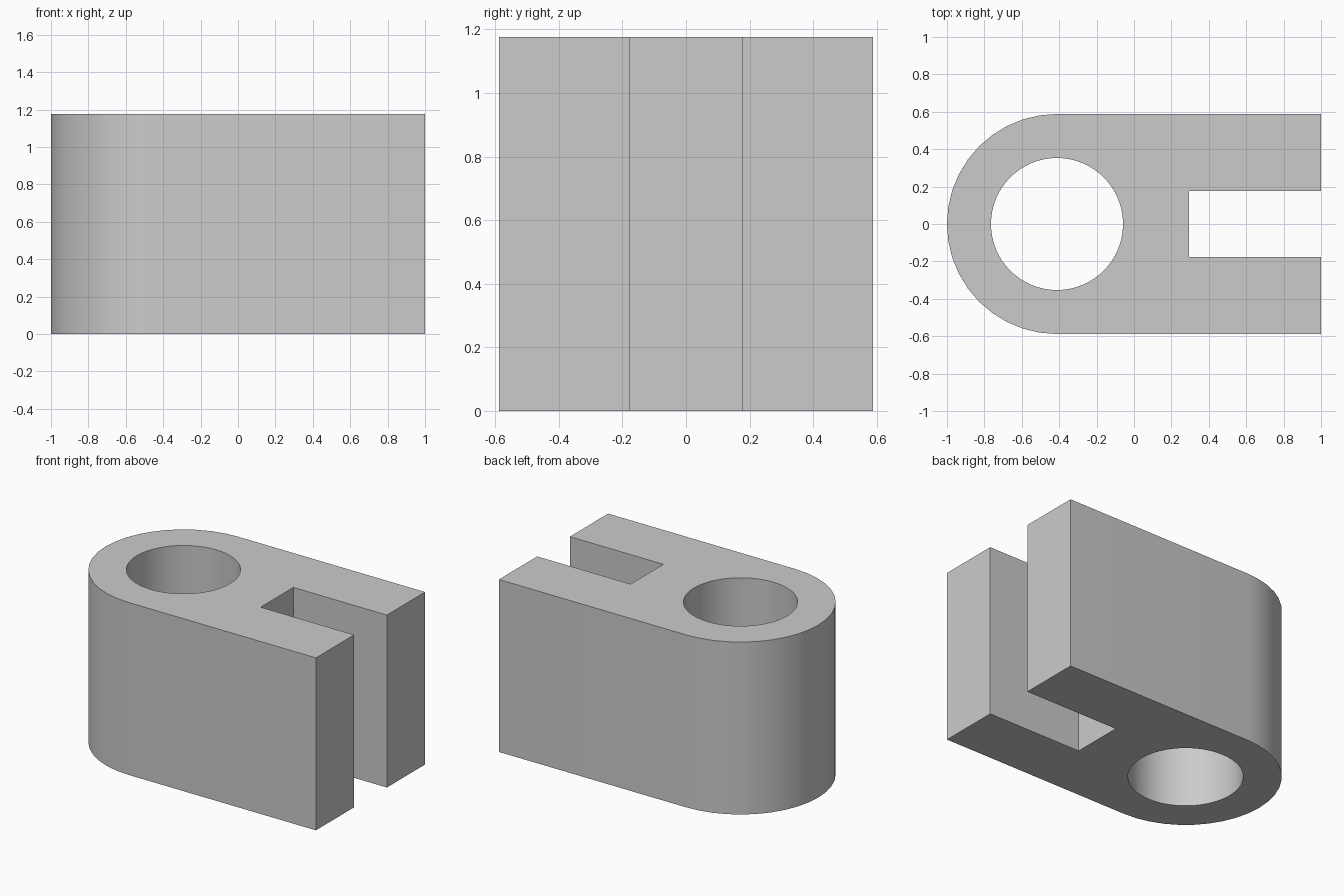
import bpy
import bmesh
from math import cos, sin, pi, radians
from mathutils import Vector

cube = bpy.data.objects.get("Cube")
if cube:
    bpy.data.objects.remove(cube, do_unlink=True)

# Main sizes
UNIT = 2 / 34
RADIUS = 10 * UNIT
HEIGHT = 20 * UNIT
HOLE = 6 * UNIT
SLOT_HALF = 3 * UNIT
SLOT_START = 5 * UNIT
CENTRE = RADIUS - 1

grey = bpy.data.materials.new("plain grey")
grey.use_nodes = True
colour = (0.6, 0.6, 0.6, 1)
grey.diffuse_color = colour
grey.node_tree.nodes["Principled BSDF"].inputs["Base Color"].default_value = colour


def arc(radius, start, end, steps):
    """Points along an arc around the bore axis."""
    angles = [start + (end - start) * i / steps for i in range(steps + 1)]
    return [(CENTRE + radius * cos(a), radius * sin(a)) for a in angles]


def add_loop(bm, points):
    """Closed ring of edges on the ground plane."""
    verts = [bm.verts.new((x, y, 0)) for x, y in points]
    return [bm.edges.new((v, verts[i - 1])) for i, v in enumerate(verts)]


# Outline: rounded end on the left, slotted end on the right
outline = arc(RADIUS, pi / 2, 3 * pi / 2, 20) + [
    (1, -RADIUS), (1, -SLOT_HALF), (SLOT_START, -SLOT_HALF),
    (SLOT_START, SLOT_HALF), (1, SLOT_HALF), (1, RADIUS)]
bore = arc(HOLE, 0, 2 * pi, 64)[:-1]

# Fill the profile around the bore and raise it into a solid
bm = bmesh.new()
edges = add_loop(bm, outline) + add_loop(bm, bore)
bmesh.ops.triangle_fill(bm, use_beauty=True, edges=edges, normal=Vector((0, 0, 1)))
raised = bmesh.ops.extrude_face_region(bm, geom=bm.faces[:], use_keep_orig=True)
top = [g for g in raised["geom"] if isinstance(g, bmesh.types.BMVert)]
bmesh.ops.translate(bm, verts=top, vec=(0, 0, HEIGHT))
bmesh.ops.recalc_face_normals(bm, faces=bm.faces[:])

mesh = bpy.data.meshes.new("slotted_block")
bm.to_mesh(mesh)
bm.free()
mesh.materials.append(grey)
block = bpy.data.objects.new("slotted_block", mesh)
bpy.context.collection.objects.link(block)

# Smooth the curved walls, keep the corners crisp
bpy.ops.object.select_all(action="DESELECT")
block.select_set(True)
bpy.context.view_layer.objects.active = block
bpy.ops.object.shade_smooth_by_angle(angle=radians(30))
